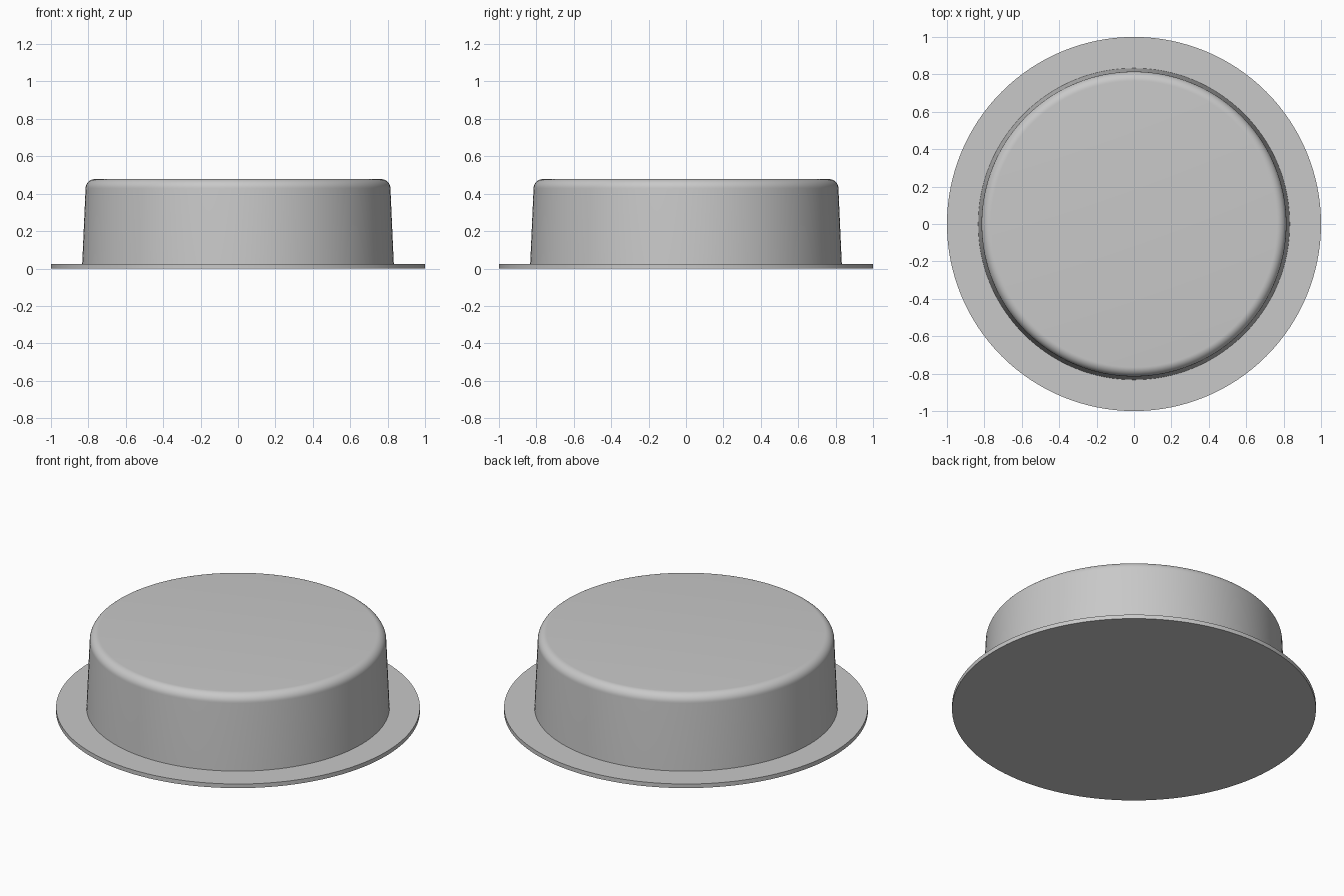
import bpy, bmesh
from math import sin, cos, pi, radians

SEGMENTS = 128

cube = bpy.data.objects.get("Cube")
if cube:
    bpy.data.objects.remove(cube, do_unlink=True)

# Single plain grey
grey = bpy.data.materials.new("plain_grey")
grey.use_nodes = True
colour = (0.58, 0.58, 0.58, 1)
grey.diffuse_color = colour
grey.node_tree.nodes["Principled BSDF"].inputs["Base Color"].default_value = colour


def lathe(name, profile):
    """Revolve (radius, height) points around z, with flat caps at both ends."""
    bm = bmesh.new()
    rings = []
    for r, z in profile:
        angles = [2 * pi * i / SEGMENTS for i in range(SEGMENTS)]
        rings.append([bm.verts.new((r * cos(a), r * sin(a), z)) for a in angles])
    for low, high in zip(rings, rings[1:]):
        for i in range(SEGMENTS):
            j = (i + 1) % SEGMENTS
            bm.faces.new((low[i], low[j], high[j], high[i]))
    bm.faces.new(rings[0][::-1])
    bm.faces.new(rings[-1])
    mesh = bpy.data.meshes.new(name)
    bm.to_mesh(mesh)
    bm.free()
    mesh.materials.append(grey)
    obj = bpy.data.objects.new(name, mesh)
    bpy.context.collection.objects.link(obj)
    bpy.ops.object.select_all(action='DESELECT')
    obj.select_set(True)
    bpy.context.view_layer.objects.active = obj
    bpy.ops.object.shade_smooth_by_angle(angle=radians(30))
    return obj


# Stepped solid: thin flange, tapered wall, rounded top edge
top, wall_top, fillet = 0.478, 0.815, 0.05
flange = [(1, 0), (1, 0.025)]
wall = [(0.833, 0.025)]
rounding = [(wall_top - fillet + fillet * cos(a), top - fillet + fillet * sin(a))
            for a in (pi / 2 * k / 10 for k in range(11))]
lathe("flanged_drum", flange + wall + rounding)
